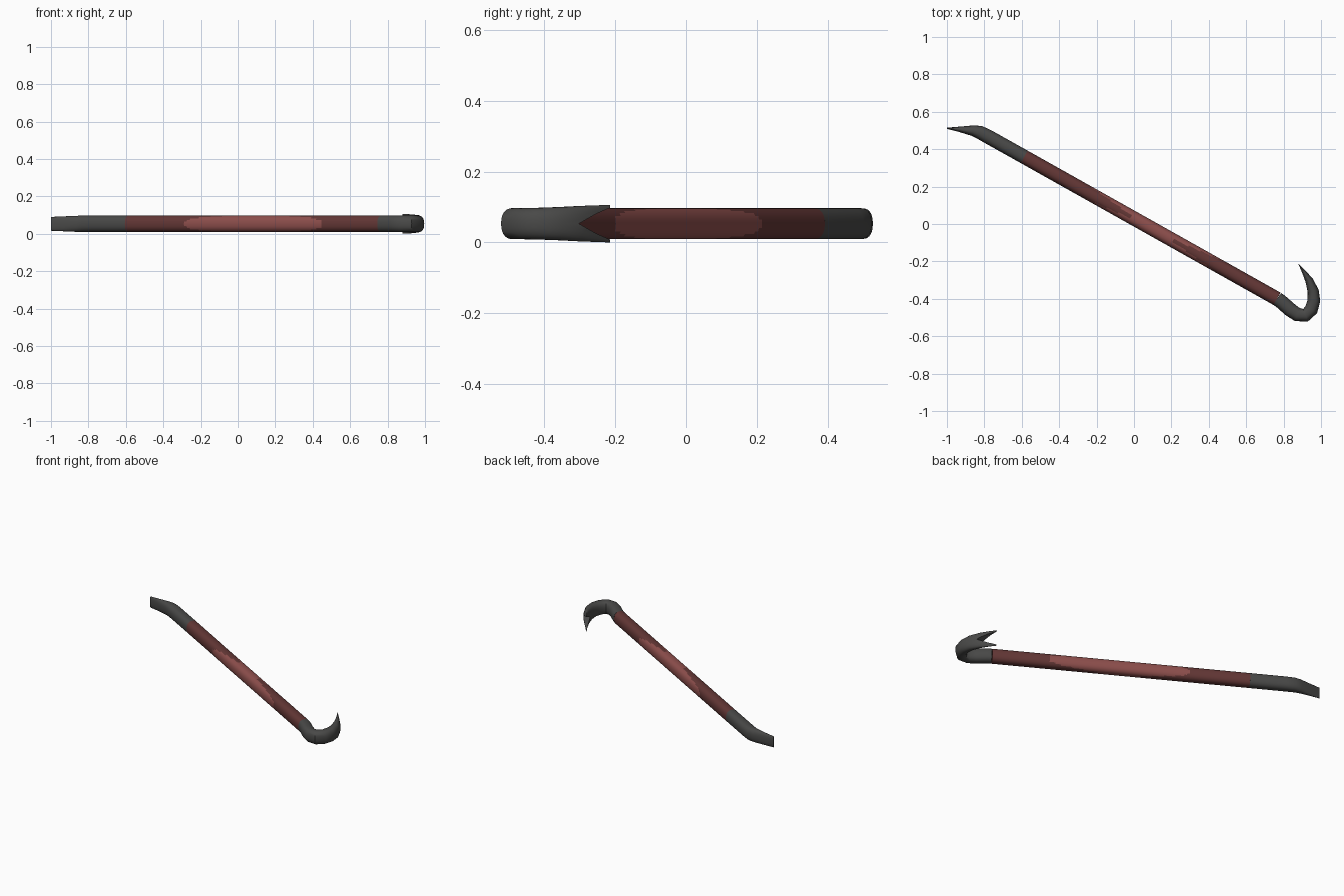
import bpy, bmesh, math
from mathutils import Vector

if "Cube" in bpy.data.objects:
    bpy.data.objects.remove(bpy.data.objects["Cube"])

ZC = 0.053      # height of the bar's centre line
SIDES = 28


def material(name, rgb):
    m = bpy.data.materials.new(name)
    m.diffuse_color = (*rgb, 1)
    m.use_nodes = True
    m.node_tree.nodes["Principled BSDF"].inputs["Base Color"].default_value = m.diffuse_color
    return m


steel = material("dark_steel", (0.066, 0.066, 0.064))
dark_red = material("dark_red_paint", (0.125, 0.038, 0.036))
worn_red = material("worn_red_paint", (0.27, 0.078, 0.073))


def sweep(name, pts, mats):
    """Sweep a rounded section along (x, y, half thickness, half height)."""
    bm = bmesh.new()
    rings = []
    for i, (x, y, hw, hz) in enumerate(pts):
        p = Vector((x, y))
        a = Vector(pts[max(i - 1, 0)][:2])
        b = Vector(pts[min(i + 1, len(pts) - 1)][:2])
        t = Vector((0, 0))
        if (p - a).length > 0:
            t += (p - a).normalized()
        if (b - p).length > 0:
            t += (b - p).normalized()
        t.normalize()
        n = Vector((-t.y, t.x))
        ring = []
        for k in range(SIDES):
            u = 2 * math.pi * k / SIDES
            c, s = math.cos(u), math.sin(u)
            c = math.copysign(abs(c) ** 0.85, c) * hw
            s = math.copysign(abs(s) ** 0.85, s) * hz
            ring.append(bm.verts.new((x + n.x * c, y + n.y * c, ZC + s)))
        rings.append(ring)
    for r, q in zip(rings, rings[1:]):
        for k in range(SIDES):
            j = (k + 1) % SIDES
            bm.faces.new((r[k], r[j], q[j], q[k]))
    bm.faces.new(rings[0])
    bm.faces.new(rings[-1])
    bmesh.ops.recalc_face_normals(bm, faces=bm.faces)
    me = bpy.data.meshes.new(name)
    bm.to_mesh(me)
    bm.free()
    for m in mats:
        me.materials.append(m)
    ob = bpy.data.objects.new(name, me)
    bpy.context.collection.objects.link(ob)
    return ob


def activate(ob):
    bpy.ops.object.select_all(action='DESELECT')
    ob.select_set(True)
    bpy.context.view_layer.objects.active = ob


W, H = 0.038, 0.044
A, B = Vector((-0.587, 0.359)), Vector((0.765, -0.40))

# painted shaft, worn to a lighter red around the middle
N = 90
shaft = sweep("shaft", [(*A.lerp(B, i / N), W, H) for i in range(N + 1)],
              [dark_red, worn_red])
axis = (B - A).normalized()
perp = Vector((-axis.y, axis.x))
middle = Vector((0.1, -0.027))
for f in shaft.data.polygons:
    along = abs((f.center.xy - middle).dot(axis))
    side = abs(f.normal.xy.dot(perp))
    if along < 0.10 + 0.32 * side:
        f.material_index = 1

# flat chisel end
chisel = sweep("chisel_end", [
    (-1.0, 0.512, 0.003, 0.037), (-0.93, 0.506, 0.015, 0.040),
    (-0.86, 0.499, 0.029, 0.043), (-0.825, 0.490, 0.036, H),
    (-0.78, 0.467, W, H), (A.x, A.y, W, H)], [steel])

# curved claw end
claw = sweep("claw_end", [
    (B.x, B.y, W, H), (0.785, -0.414, W, H), (0.835, -0.458, 0.038, H),
    (0.873, -0.484, 0.037, H), (0.917, -0.488, 0.036, H),
    (0.948, -0.458, 0.036, H), (0.962, -0.41, 0.034, 0.045),
    (0.958, -0.358, 0.030, 0.047), (0.936, -0.30, 0.021, 0.050),
    (0.91, -0.258, 0.012, 0.0515), (0.88, -0.215, 0.002, 0.053)], [steel])

# V-shaped nail slot cut through the claw tip
bm = bmesh.new()
tri = [(-0.302, 0), (-0.255, 0.027), (-0.212, 0.046), (-0.16, 0.06),
       (-0.16, -0.06), (-0.212, -0.046), (-0.255, -0.027)]
base = bm.faces.new([bm.verts.new((0.80, y, ZC + z)) for y, z in tri])
ext = bmesh.ops.extrude_face_region(bm, geom=[base])
bmesh.ops.translate(bm, vec=(0.3, 0, 0),
                    verts=[v for v in ext["geom"] if isinstance(v, bmesh.types.BMVert)])
bmesh.ops.recalc_face_normals(bm, faces=bm.faces)
me = bpy.data.meshes.new("slot_cutter")
bm.to_mesh(me)
bm.free()
me.materials.append(steel)
cutter = bpy.data.objects.new("slot_cutter", me)
bpy.context.collection.objects.link(cutter)
cutter.hide_render = True
mod = claw.modifiers.new("slot", 'BOOLEAN')
mod.operation = 'DIFFERENCE'
mod.solver = 'EXACT'
mod.object = cutter
activate(claw)
bpy.ops.object.modifier_apply(modifier="slot")
bpy.data.objects.remove(cutter)

for ob in (shaft, chisel, claw):
    activate(ob)
    bpy.ops.object.shade_smooth_by_angle(angle=math.radians(40))
